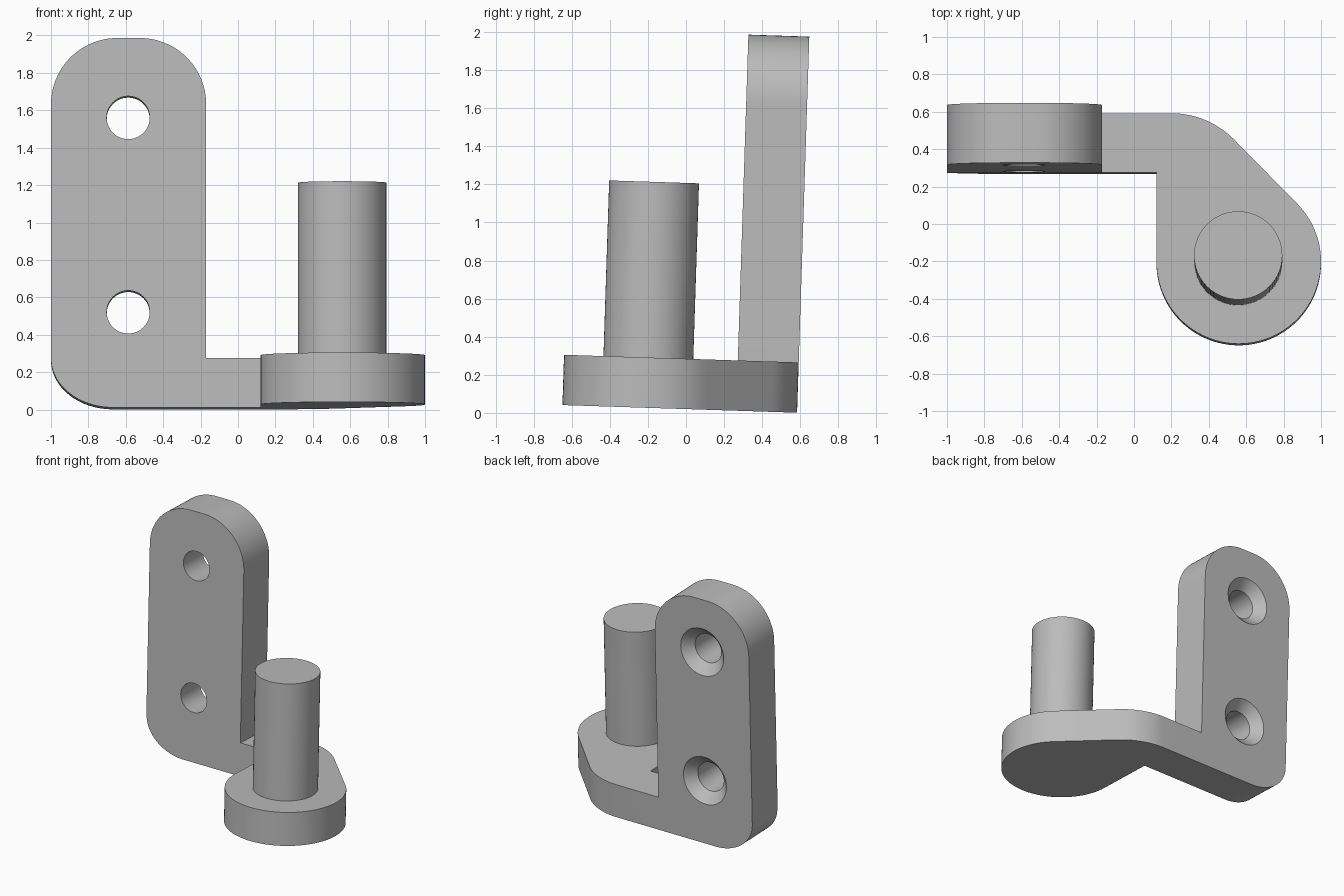
import bpy, bmesh
from math import sin, cos, radians

cube = bpy.data.objects.get("Cube")
if cube:
    bpy.data.objects.remove(cube, do_unlink=True)

TILT = -0.0325                     # whole bracket leans back slightly
FLOOR, SHELF, TOP = 0.02, 0.284, 1.996
BACK, FRONT = 0.583, 0.267
LEFT, RIGHT = -1.0, -0.17          # edges of the upright plate

steel = bpy.data.materials.new("grey_steel")
steel.use_nodes = True
steel.diffuse_color = (0.5, 0.5, 0.5, 1)
steel.node_tree.nodes["Principled BSDF"].inputs["Base Color"].default_value = (0.5, 0.5, 0.5, 1)


def arc(cx, cy, rx, ry, start, end, n=24):
    angles = [radians(start + (end - start) * i / n) for i in range(n + 1)]
    return [(cx + rx * cos(a), cy + ry * sin(a)) for a in angles]


def finish(name, bm):
    bmesh.ops.recalc_face_normals(bm, faces=bm.faces)
    mesh = bpy.data.meshes.new(name)
    bm.to_mesh(mesh)
    bm.free()
    obj = bpy.data.objects.new(name, mesh)
    bpy.context.collection.objects.link(obj)
    mesh.materials.append(steel)
    return obj


def prism(name, outline, axis, low, high):
    """Extrude a plan outline along z or a front outline along y."""
    bm = bmesh.new()
    verts = [bm.verts.new((u, v, low) if axis == "z" else (u, low, v)) for u, v in outline]
    face = bm.faces.new(verts)
    moved = bmesh.ops.extrude_face_region(bm, geom=[face])["geom"]
    shift = (0, 0, high - low) if axis == "z" else (0, high - low, 0)
    bmesh.ops.translate(bm, vec=shift, verts=[g for g in moved if isinstance(g, bmesh.types.BMVert)])
    return finish(name, bm)


def lathe_y(name, profile, x, z, n=48):
    """Solid of revolution about a line along y; profile is (radius, y)."""
    bm = bmesh.new()
    rings = [[bm.verts.new((px, y, pz)) for px, pz in arc(x, z, r, r, 0, 360, n)[:-1]]
             for r, y in profile]
    for a, b in zip(rings, rings[1:]):
        for i in range(n):
            j = (i + 1) % n
            bm.faces.new((a[i], a[j], b[j], b[i]))
    bm.faces.new(rings[0])
    bm.faces.new(rings[-1])
    return finish(name, bm)


def boolean(target, tool, operation):
    mod = target.modifiers.new("boolean", "BOOLEAN")
    mod.operation = operation
    mod.solver = "EXACT"
    mod.object = tool
    bpy.context.view_layer.objects.active = target
    bpy.ops.object.modifier_apply(modifier=mod.name)
    bpy.data.objects.remove(tool, do_unlink=True)


# Cranked foot: arm, angled bend and round boss in plan
plan = [(LEFT, FRONT), (0.12, FRONT)]
plan += arc(0.56, -0.21, 0.44, 0.44, 180, 405, 60)
plan += arc(0.2, BACK - 0.47, 0.47, 0.47, 45, 90, 16)
plan += [(LEFT, BACK)]
bracket = prism("bracket_body", plan, "z", -0.2, 0.5)

# Trim the foot to its thickness, with a rounded outer bottom corner
side = arc(LEFT + 0.33, SHELF, 0.33, SHELF - FLOOR, 180, 270)
side += [(1.2, FLOOR), (1.2, SHELF)]
boolean(bracket, prism("foot_trim", side, "y", -1, 1), "INTERSECT")

# Upright plate with rounded top corners
R = 0.355
plate = [(LEFT, SHELF), (RIGHT, SHELF)]
plate += arc(RIGHT - R, TOP - R, R, R, 0, 90)
plate += arc(LEFT + R, TOP - R, R, R, 90, 180)
boolean(bracket, prism("upright_plate", plate, "y", FRONT - 0.004, BACK), "UNION")

# Countersunk screw holes, wide at the back
for z in (0.53, 1.57):
    hole = [(0.115, 0.1), (0.115, BACK - 0.075), (0.19, BACK), (0.19, BACK + 0.1)]
    boolean(bracket, lathe_y("screw_hole", hole, -0.587, z), "DIFFERENCE")

# Hinge pin standing on the boss
pin = prism("hinge_pin", arc(0.557, -0.207, 0.236, 0.236, 0, 360, 64)[:-1], "z", SHELF - 0.02, 1.207)

bpy.ops.object.select_all(action="DESELECT")
for obj in (bracket, pin):
    obj.rotation_euler.x = TILT
    obj.select_set(True)
bpy.context.view_layer.objects.active = bracket
bpy.ops.object.shade_smooth_by_angle(angle=radians(30))
